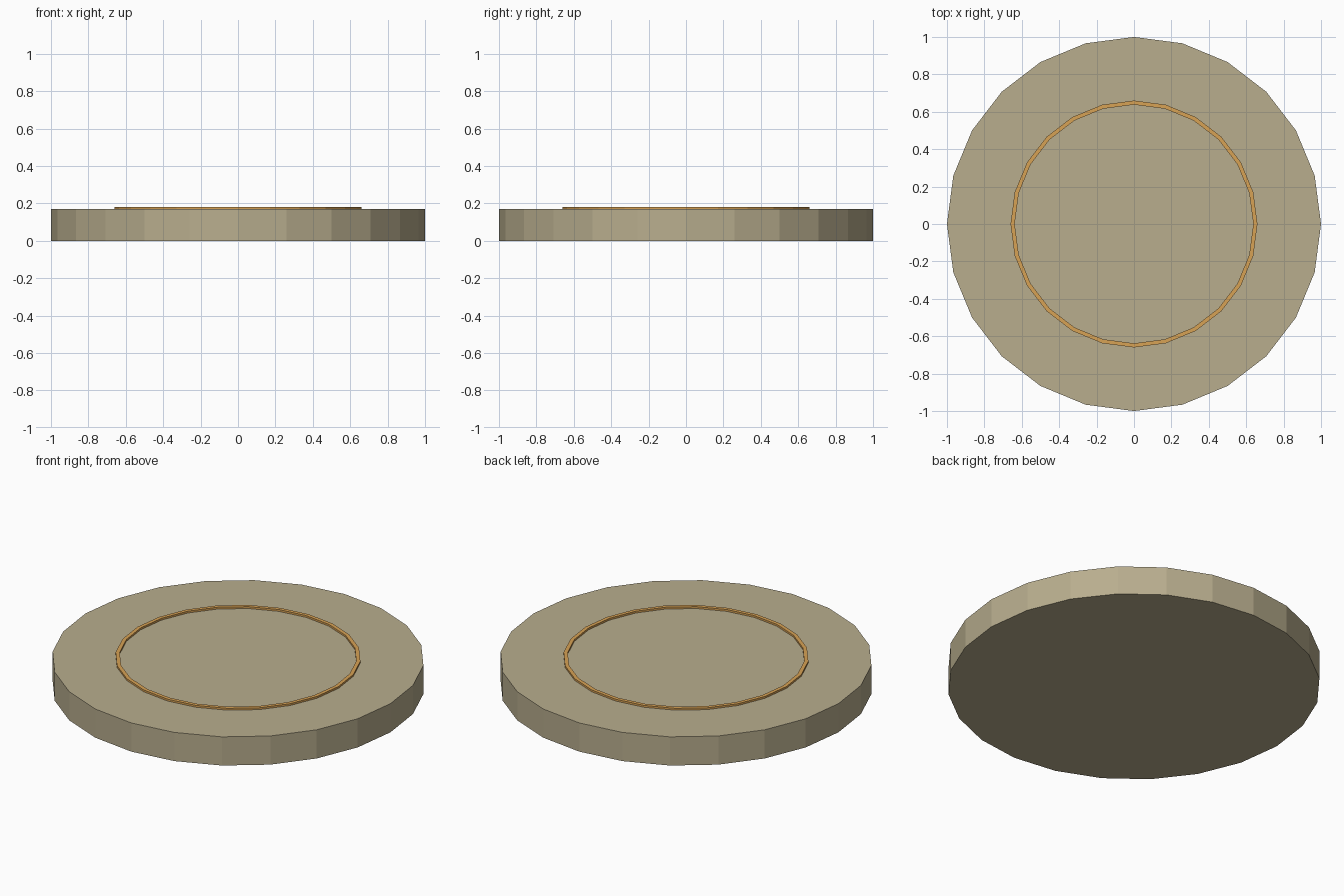
import bpy, bmesh
from math import cos, sin, tau

if "Cube" in bpy.data.objects:
    bpy.data.objects.remove(bpy.data.objects["Cube"])

SIDES = 24


def material(name, color):
    m = bpy.data.materials.new(name)
    m.diffuse_color = color
    m.use_nodes = True
    m.node_tree.nodes["Principled BSDF"].inputs["Base Color"].default_value = m.diffuse_color
    return m


def lathe(name, profile, mat, closed):
    """Revolve an (r, z) profile; open profiles get flat n-gon caps."""
    bm = bmesh.new()
    rings = [[bm.verts.new((r * cos(tau * i / SIDES), r * sin(tau * i / SIDES), z))
              for i in range(SIDES)] for r, z in profile]
    pairs = list(zip(rings, rings[1:]))
    if closed:
        pairs.append((rings[-1], rings[0]))
    else:
        bm.faces.new(rings[0][::-1])
        bm.faces.new(rings[-1])
    for a, b in pairs:
        for i in range(SIDES):
            j = (i + 1) % SIDES
            bm.faces.new((a[i], a[j], b[j], b[i]))
    bmesh.ops.recalc_face_normals(bm, faces=bm.faces)
    mesh = bpy.data.meshes.new(name)
    bm.to_mesh(mesh)
    bm.free()
    mesh.materials.append(mat)
    obj = bpy.data.objects.new(name, mesh)
    bpy.context.collection.objects.link(obj)
    return obj


# Thick round slab
lathe("disc_base", [(1.0, 0.0), (1.0, 0.17)],
      material("stone_tan", (0.48, 0.42, 0.27, 1)), closed=False)

# Thin raised band inlaid in the top
lathe("inlay_ring", [(0.66, 0.165), (0.66, 0.181), (0.638, 0.181), (0.638, 0.165)],
      material("brass_orange", (0.68, 0.36, 0.09, 1)), closed=True)
